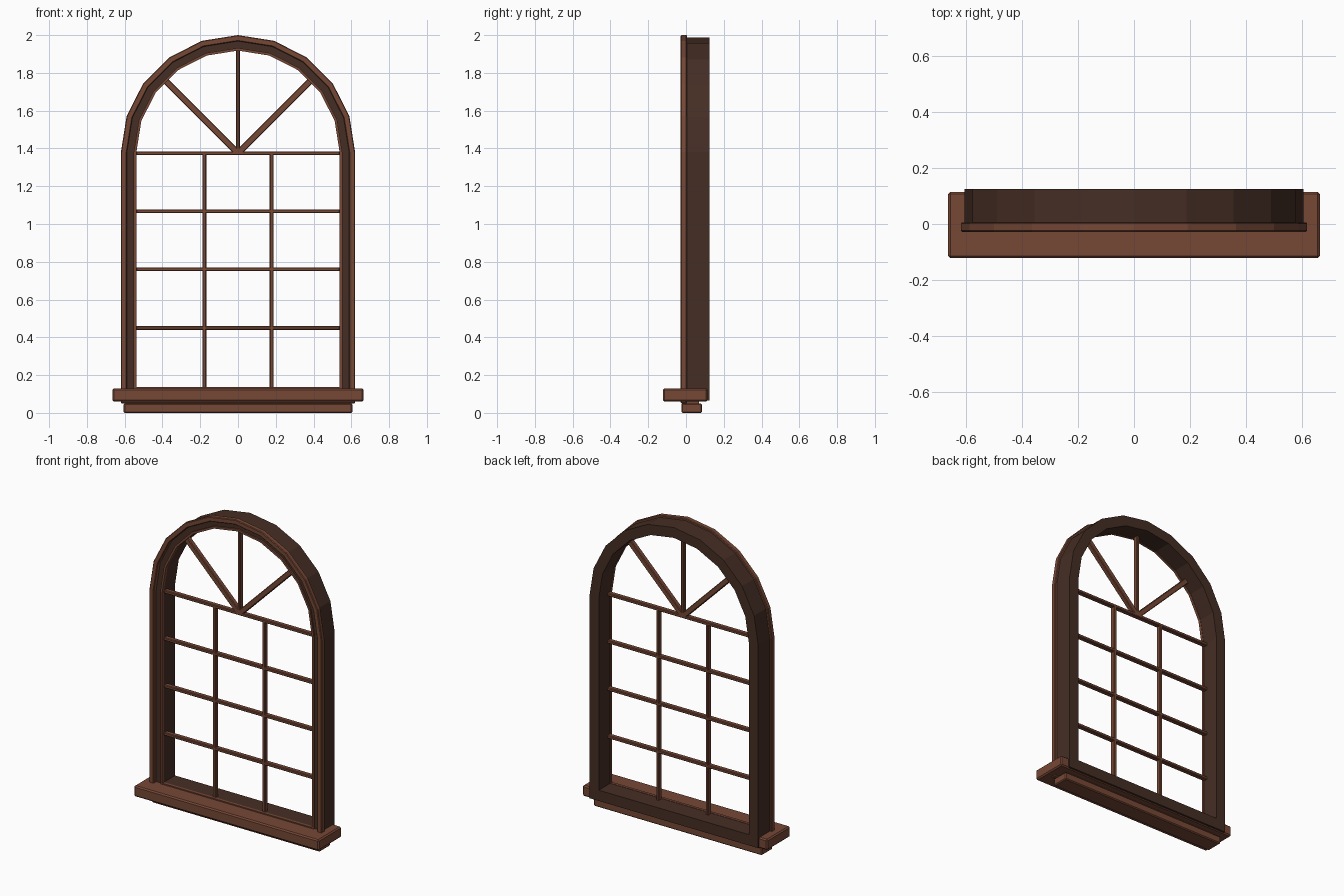
import bpy, bmesh, math
from mathutils import Matrix, Vector

cube = bpy.data.objects.get("Cube")
if cube:
    bpy.data.objects.remove(cube)


def material(name, color):
    m = bpy.data.materials.new(name)
    m.use_nodes = True
    m.diffuse_color = (*color, 1)
    m.node_tree.nodes["Principled BSDF"].inputs["Base Color"].default_value = (*color, 1)
    return m


wood = material("warm brown wood", (0.18, 0.064, 0.036))
dark = material("dark brown wood", (0.06, 0.027, 0.018))
SPRING = 1.38  # height where the arch begins
SEGMENTS = 10


def add_object(name, bm, mat, bevel=0):
    bmesh.ops.recalc_face_normals(bm, faces=bm.faces)
    mesh = bpy.data.meshes.new(name)
    bm.to_mesh(mesh)
    bm.free()
    mesh.materials.append(mat)
    ob = bpy.data.objects.new(name, mesh)
    bpy.context.collection.objects.link(ob)
    if bevel:
        mod = ob.modifiers.new("soft edges", "BEVEL")
        mod.width, mod.segments = bevel, 1
        mod.limit_method = "ANGLE"
        mod.angle_limit = math.radians(40)
    return ob


def box(name, lo, hi, mat, bevel=0):
    lo, hi = Vector(lo), Vector(hi)
    bm = bmesh.new()
    bmesh.ops.create_cube(bm, size=1, matrix=Matrix.Translation((lo + hi) / 2)
                          @ Matrix.Diagonal((*(hi - lo), 1)))
    return add_object(name, bm, mat, bevel)


def arch_outline(radius, bottom):
    pts = [(radius, bottom)]
    for i in range(SEGMENTS + 1):
        a = math.pi * i / SEGMENTS
        pts.append((radius * math.cos(a), SPRING + radius * math.sin(a)))
    return pts + [(-radius, bottom)]


def arch_ring(name, outer, inner, y0, y1, mat, bevel=0):
    """Closed arched ring; outer and inner are (radius, bottom height)."""
    bm = bmesh.new()
    loops = [[bm.verts.new((x, y, z)) for x, z in arch_outline(*o)]
             for o, y in ((outer, y0), (inner, y0), (inner, y1), (outer, y1))]
    n = len(loops[0])
    for k in range(4):
        a, b = loops[k], loops[(k + 1) % 4]
        for i in range(n):
            j = (i + 1) % n
            bm.faces.new((a[i], a[j], b[j], b[i]))
    return add_object(name, bm, mat, bevel)


def bar(name, start, end, width, y0=0.008, y1=0.04):
    """Glazing bar between two (x, z) points."""
    a, b = Vector((start[0], 0, start[1])), Vector((end[0], 0, end[1]))
    d = b - a
    mid = (a + b) / 2 + Vector((0, (y0 + y1) / 2, 0))
    bm = bmesh.new()
    bmesh.ops.create_cube(bm, size=1, matrix=Matrix.Translation(mid)
                          @ Matrix.Rotation(math.atan2(d.x, d.z), 4, "Y")
                          @ Matrix.Diagonal((width, y1 - y0, d.length, 1)))
    return add_object(name, bm, wood, 0.004)


# Arched surround: front casing, deep frame and inner bead
arch_ring("front_casing", (0.62, 0.05), (0.588, 0.09), -0.028, 0.005, wood, 0.004)
arch_ring("deep_frame", (0.607, 0.065), (0.54, 0.135), 0.0, 0.125, dark)
arch_ring("inner_bead", (0.552, 0.123), (0.538, 0.137), -0.01, 0.008, wood)

# Sill and apron
box("sill", (-0.665, -0.122, 0.06), (0.665, 0.115, 0.13), wood, 0.008)
box("apron", (-0.605, -0.025, 0.0), (0.605, 0.085, 0.05), wood, 0.006)
box("apron_neck", (-0.56, -0.02, 0.045), (0.56, 0.07, 0.065), wood)

# Horizontal and vertical glazing bars
for i, z in enumerate((0.45, 0.76, 1.067, 1.375)):
    bar(f"horizontal_bar_{i + 1}", (-0.54, z), (0.54, z), 0.02)
for side, s in (("left", 1), ("right", -1)):
    bar(f"vertical_bar_{side}", (s * 0.178, 0.13), (s * 0.178, SPRING), 0.02)
    # Fan spokes in the arch
    bar(f"fan_spoke_{side}", (0, 1.375), (s * 0.383, 1.758), 0.034)
bar("fan_spoke_middle", (0, 1.37), (0, 1.925), 0.02)
